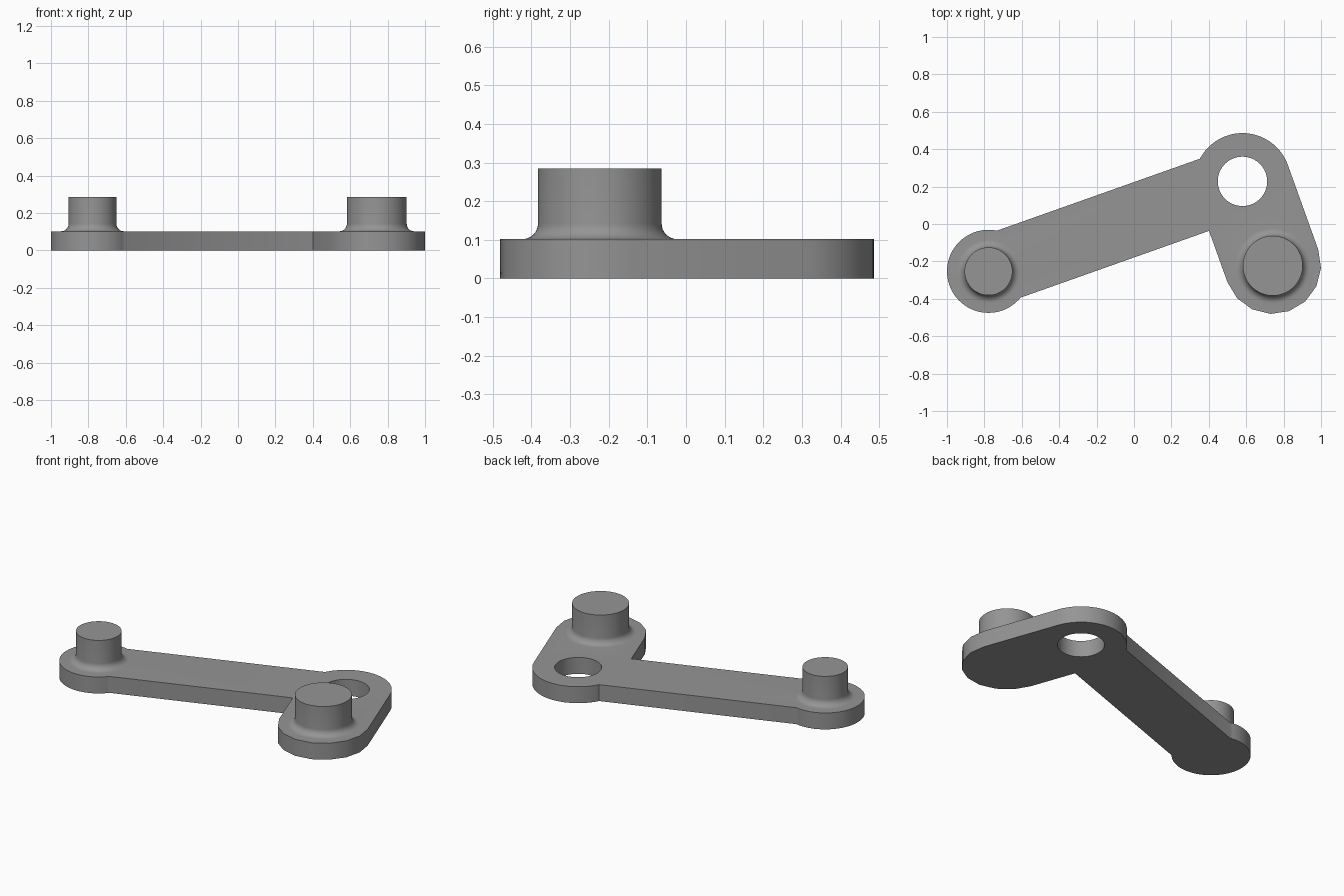
import bpy, bmesh, math
from mathutils import Vector

if "Cube" in bpy.data.objects:
    bpy.data.objects.remove(bpy.data.objects["Cube"])

T, TOP, FILLET = 0.102, 0.285, 0.04      # plate thickness, pin height, fillet radius
A, RA, PIN_A = Vector((-0.778, -0.253)), 0.222, 0.128   # long arm end
B, RB, HOLE = Vector((0.58, 0.228)), 0.258, 0.132       # pivot eye
C, RC, PIN_C = Vector((0.742, -0.223)), 0.258, 0.16     # short arm end
HALF = 0.19                                             # half width of long arm


def arc(c, r, a0, a1, n):
    return [c + r * Vector((math.cos(a0 + (a1 - a0) * i / n), math.sin(a0 + (a1 - a0) * i / n)))
            for i in range(n + 1)]


def circle(c, r, n=64):
    return arc(c, r, 0, 2 * math.pi, n)[:-1]


# Directions of both arms
u = (B - A).normalized()
ang = math.atan2(u.y, u.x)
v = (C - B).normalized()
tangent = math.atan2(v.x, -v.y)          # outer side normal of the short arm
side = Vector((-v.y, v.x))

# Inner corner where the arms meet
n = Vector((-u.y, u.x))
p, q = A - n * HALF, B - side * RB
d = q - p
corner = p + u * ((d.x * v.y - d.y * v.x) / (u.x * v.y - u.y * v.x))

# Outline, counter-clockwise
ka, kb = math.asin(HALF / RA), math.asin(HALF / RB)
outline = arc(A, RA, ang + ka, ang + 2 * math.pi - ka, 48)
outline.append(corner)
outline += arc(C, RC, tangent - math.pi, tangent, 8)
outline += arc(B, RB, tangent, ang + math.pi - kb, 32)

bm = bmesh.new()


def ring(points, z):
    return [bm.verts.new((pt.x, pt.y, z)) for pt in points]


def loop_edges(vs):
    return [bm.edges.get((a, b)) or bm.edges.new((a, b)) for a, b in zip(vs, vs[1:] + vs[:1])]


def bridge(lo, hi):
    k = len(lo)
    for i in range(k):
        j = (i + 1) % k
        bm.faces.new((lo[i], lo[j], hi[j], hi[i]))


# Plate walls and eye bore
bottom, top = [], []
for pts in (outline, circle(B, HOLE)):
    lo, hi = ring(pts, 0), ring(pts, T)
    bridge(lo, hi)
    bottom += loop_edges(lo)
    top += loop_edges(hi)

# Pins with a fillet at the foot
for c, r in ((A, PIN_A), (C, PIN_C)):
    prev = ring(circle(c, r + FILLET), T)
    top += loop_edges(prev)
    for i in range(1, 9):
        t = math.pi / 2 * i / 8
        cur = ring(circle(c, r + FILLET * (1 - math.sin(t))), T + FILLET * (1 - math.cos(t)))
        bridge(prev, cur)
        prev = cur
    cur = ring(circle(c, r), TOP)
    bridge(prev, cur)
    bm.faces.new(cur)

# Flat faces of the plate
bmesh.ops.triangle_fill(bm, use_beauty=True, edges=bottom, normal=(0, 0, -1))
bmesh.ops.triangle_fill(bm, use_beauty=True, edges=top, normal=(0, 0, 1))
bmesh.ops.recalc_face_normals(bm, faces=bm.faces)

mesh = bpy.data.meshes.new("crank_arm")
bm.to_mesh(mesh)
bm.free()
obj = bpy.data.objects.new("crank_arm", mesh)
bpy.context.collection.objects.link(obj)

grey = bpy.data.materials.new("grey metal")
grey.diffuse_color = (0.3, 0.3, 0.3, 1)
grey.use_nodes = True
grey.node_tree.nodes["Principled BSDF"].inputs["Base Color"].default_value = grey.diffuse_color
mesh.materials.append(grey)

bpy.context.view_layer.objects.active = obj
obj.select_set(True)
bpy.ops.object.shade_smooth_by_angle(angle=math.radians(30))
